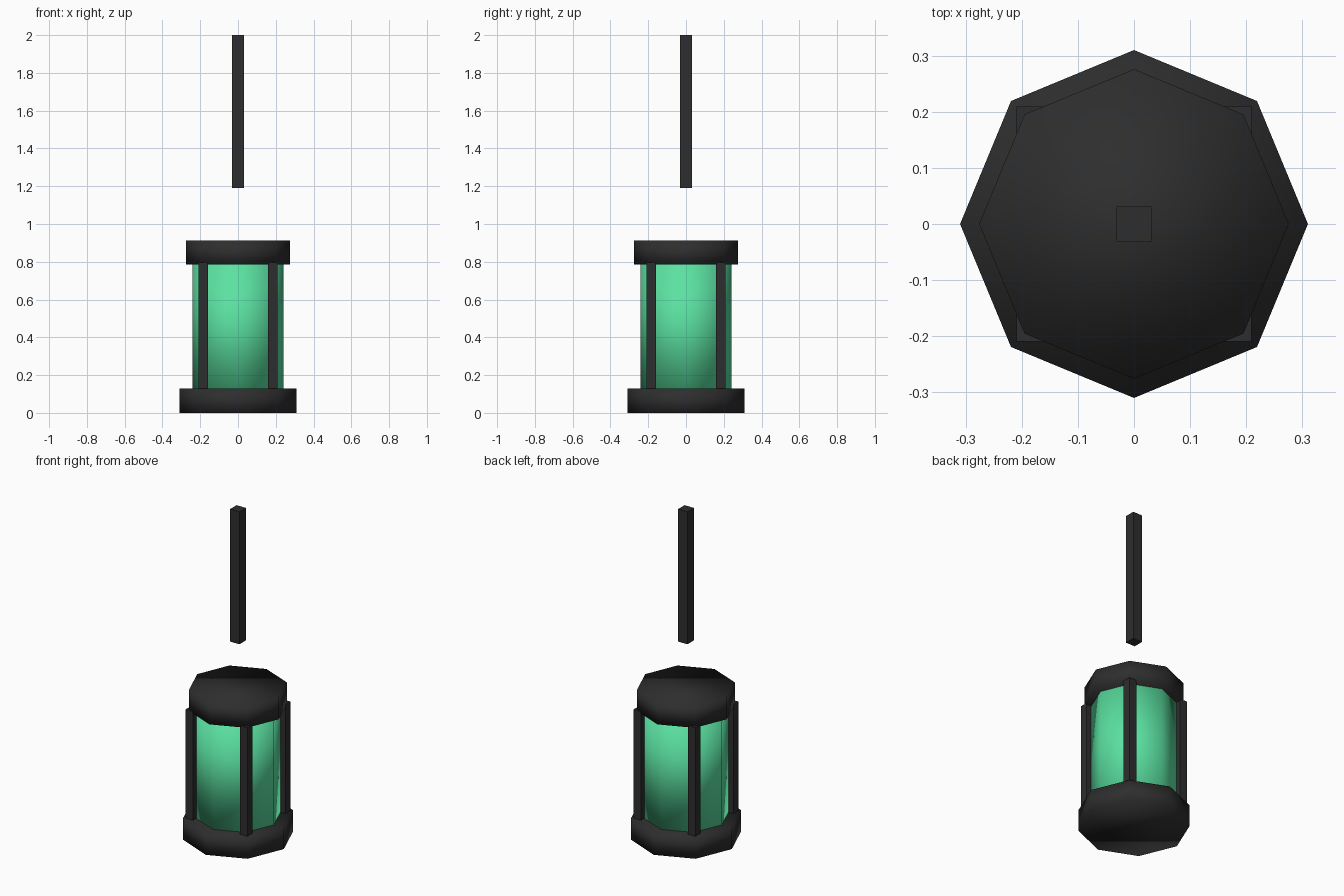
import bpy
from math import pi

cube = bpy.data.objects.get("Cube")
if cube:
    bpy.data.objects.remove(cube, do_unlink=True)


def make_material(name, color):
    mat = bpy.data.materials.new(name)
    mat.use_nodes = True
    mat.diffuse_color = color
    mat.node_tree.nodes["Principled BSDF"].inputs["Base Color"].default_value = color
    return mat


def finish(name, mat):
    obj = bpy.context.object
    obj.name = name
    obj.data.materials.append(mat)
    return obj


def octagon(name, radius, bottom, top, mat):
    """Smooth-shaded eight-sided drum with corners on the x and y axes."""
    bpy.ops.mesh.primitive_cylinder_add(
        vertices=8, radius=radius, depth=top - bottom,
        location=(0, 0, (bottom + top) / 2))
    bpy.ops.object.shade_smooth()
    return finish(name, mat)


def bar(name, x, y, width, bottom, top, mat):
    """Flat-faced square upright."""
    bpy.ops.mesh.primitive_cube_add(size=1, location=(x, y, (bottom + top) / 2))
    obj = finish(name, mat)
    obj.scale = (width, width, top - bottom)
    bpy.ops.object.transform_apply(location=False, rotation=False, scale=True)
    return obj


black = make_material("black metal", (0.027, 0.027, 0.027, 1))
green = make_material("green glass", (0.105, 0.76, 0.36, 1))

# Lantern body
octagon("base", 0.31, 0.0, 0.13, black)
octagon("glass", 0.242, 0.12, 0.79, green)
octagon("cap", 0.276, 0.785, 0.913, black)

# Four corner posts
for side, sx in (("left", 1), ("right", -1)):
    for end, sy in (("front", -1), ("back", 1)):
        bar(f"{end}_{side}_post", sx * 0.184, sy * 0.184, 0.05, 0.12, 0.795, black)

# Hanging rod
bar("hanging_rod", 0, 0, 0.063, 1.19, 2.0, black)
